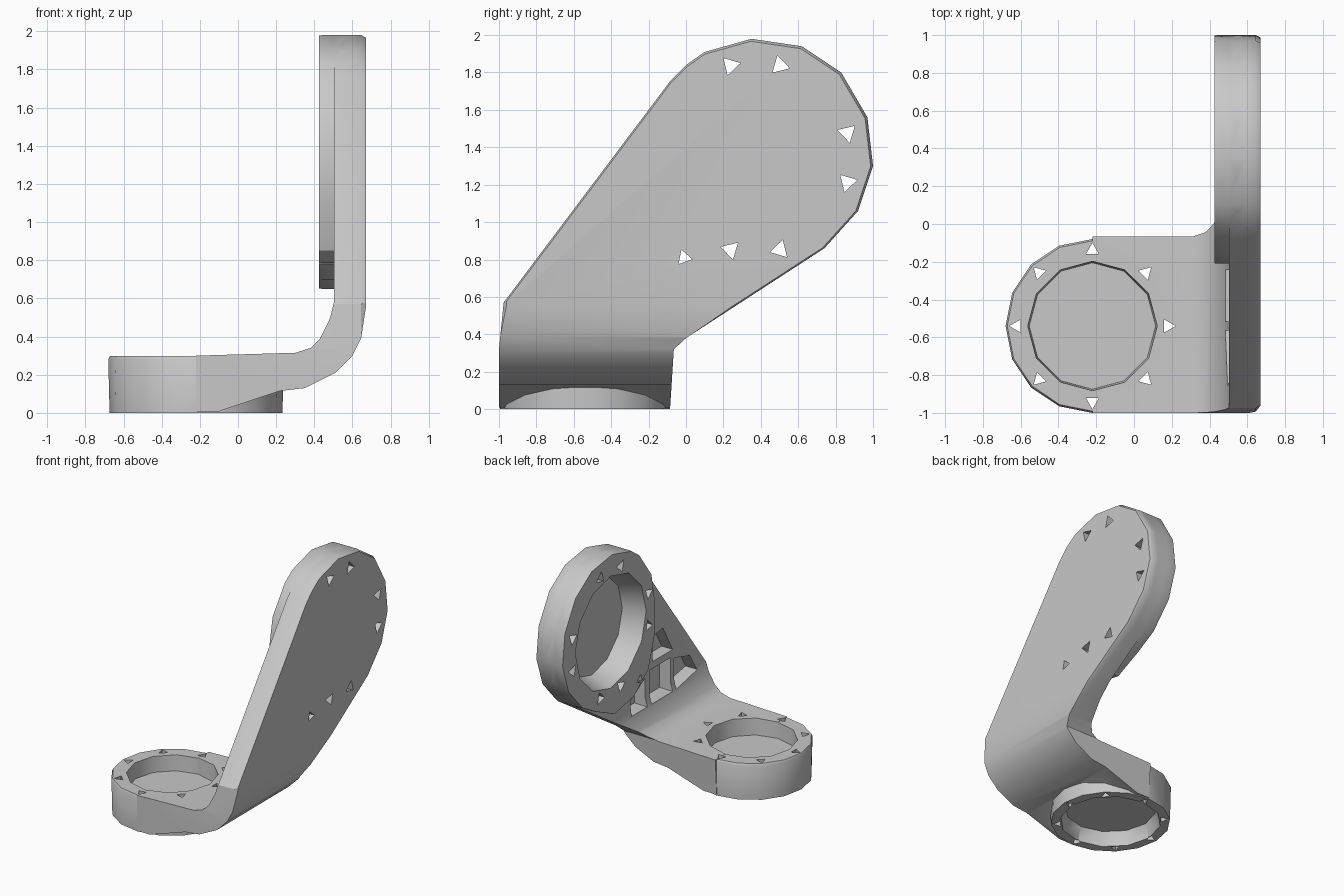
import bpy, bmesh
from math import cos, sin, tau, radians

cube = bpy.data.objects.get("Cube")
if cube:
    bpy.data.objects.remove(cube, do_unlink=True)

GREY = (0.58, 0.58, 0.58, 1)
grey = bpy.data.materials.new("plain grey")
grey.use_nodes = True
grey.diffuse_color = GREY
grey.node_tree.nodes["Principled BSDF"].inputs["Base Color"].default_value = GREY

AXES = {"x": lambda a, b, h: (h, a, b),
        "y": lambda a, b, h: (a, h, b),
        "z": lambda a, b, h: (a, b, h)}


def prism(name, outline, axis, sections):
    """Loft an outline along an axis; each section is (position, scale)."""
    ca = sum(p[0] for p in outline) / len(outline)
    cb = sum(p[1] for p in outline) / len(outline)
    bm = bmesh.new()
    rings = [[bm.verts.new(AXES[axis](ca + (a - ca) * s, cb + (b - cb) * s, h))
              for a, b in outline] for h, s in sections]
    n = len(outline)
    for low, high in zip(rings, rings[1:]):
        for i in range(n):
            j = (i + 1) % n
            bm.faces.new((low[i], low[j], high[j], high[i]))
    bm.faces.new(rings[0])
    bm.faces.new(rings[-1])
    bmesh.ops.recalc_face_normals(bm, faces=bm.faces)
    mesh = bpy.data.meshes.new(name)
    bm.to_mesh(mesh)
    bm.free()
    mesh.materials.append(grey)
    obj = bpy.data.objects.new(name, mesh)
    bpy.context.collection.objects.link(obj)
    return obj


def circle(a, b, r, n, turn=0.0):
    return [(a + r * cos(tau * i / n + turn), b + r * sin(tau * i / n + turn)) for i in range(n)]


def combine(target, tool, operation):
    """Apply a boolean and remove the tool."""
    tool.hide_render = True
    mod = target.modifiers.new("combine", "BOOLEAN")
    mod.operation = operation
    mod.solver = "EXACT"
    mod.object = tool
    bpy.context.view_layer.objects.active = target
    bpy.ops.object.modifier_apply(modifier=mod.name)
    bpy.data.objects.remove(tool, do_unlink=True)


# Bent sheet: side profile, wedge-shaped under the base, trimmed by the plate outline
sheet = [(-.22, .3), (.3, .315), (.38, .34), (.43, .39), (.48, .49), (.503, .58), (.503, 2.1),
         (.67, 2.1), (.67, .55), (.645, .39), (.6, .3), (.51, .21), (.35, .13), (.22, .115),
         (-.1, .008), (-.22, .008)]
plate = [(-1, .004), (-1, .32), (-.975, .57), (-.08, 1.76), (0, 1.84), (.1, 1.91), (.35, 1.98), (.62, 1.94),
         (.83, 1.8), (.97, 1.56), (1, 1.3), (.92, 1.06), (.74, .86), (0, .38), (-.065, .32), (-.085, .004)]
bracket = prism("bracket", sheet, "y", [(-1.2, 1), (1.2, 1)])
combine(bracket, prism("plate_trim", plate, "x", [(-1, 1), (.645, 1), (.675, .982)]), "INTERSECT")

# Thick round hubs on the upright plate and on the base
PY, PZ = .37, 1.345
BX, BY = -.22, -.54
rim = plate[4:13] + [(.56, .76), (.32, .65), (.07, .7), (-.12, .85), (-.2, 1.1),
                     (-.21, 1.35), (-.16, 1.62)]
combine(bracket, prism("plate_hub", rim, "x", [(.425, .995), (.44, 1), (.6, 1)]), "UNION")
combine(bracket, prism("base_hub", circle(BX, BY, .46, 16), "z",
                       [(0, .985), (.28, 1), (.298, .98)]), "UNION")

# Round recesses, open inward on the plate and on both sides of the base
cuts = [prism("plate_recess", circle(PY, PZ, .43, 12), "x", [(.3, 1.08), (.44, 1.07), (.6, .93)]),
        prism("base_top_recess", circle(BX, BY, .345, 12), "z", [(.17, .97), (.5, 1.03)]),
        prism("base_bottom_recess", circle(BX, BY, .36, 12), "z", [(-.2, 1.08), (.01, 1.06), (.11, .96)])]

# Weight-saving pockets between ribs on the inner face
pockets = [[(-.55, .83), (-.28, .83), (-.28, 1.04), (-.42, 1.06)],
           [(-.86, .55), (-.56, .5), (-.56, .76), (-.77, .7)],
           [(-.52, .5), (-.24, .5), (-.24, .78), (-.52, .78)],
           [(-.19, .5), (.02, .5), (.0, .62), (-.19, .74)]]
cuts += [prism("rib_pocket", p, "x", [(.38, 1), (.6, .95)]) for p in pockets]

# Screw holes
for i in range(8):
    t = tau * i / 8
    cuts.append(prism("base_hole", circle(BX + .4 * cos(t), BY + .4 * sin(t), .04, 3, t), "z",
                      [(-.1, 1), (.6, 1)]))
for base in (0, 90, 270):
    for side in (-15, 15):
        t = radians(base + side)
        cuts.append(prism("plate_hole", circle(PY + .51 * cos(t), PZ + .51 * sin(t), .055, 3, t + .5),
                          "x", [(.2, 1), (.9, 1)]))
for side in (-15, 15):
    t = radians(180 + side)
    cuts.append(prism("blind_hole", circle(PY + .51 * cos(t), PZ + .51 * sin(t), .05, 3, t),
                      "x", [(.2, 1), (.6, 1)]))
cuts.append(prism("arm_hole", circle(-.01, .81, .045, 3, 1.9), "x", [(.2, 1), (.9, 1)]))
for cut in cuts:
    combine(bracket, cut, "DIFFERENCE")

# Soft shading on the bends, crisp rims
bpy.ops.object.select_all(action="DESELECT")
bracket.select_set(True)
bpy.context.view_layer.objects.active = bracket
bpy.ops.object.shade_smooth_by_angle(angle=radians(30))
